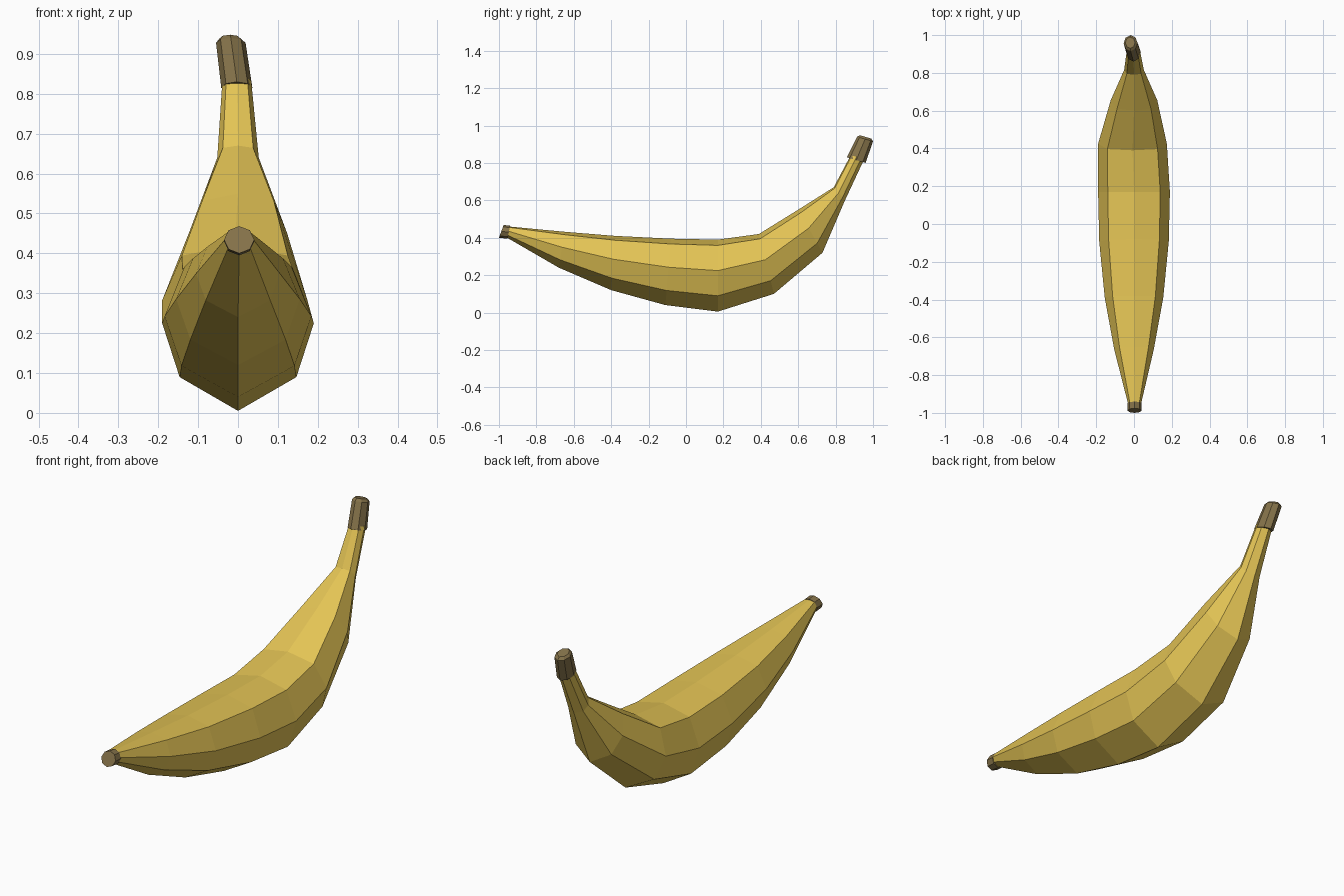
import bpy
import bmesh

if "Cube" in bpy.data.objects:
    bpy.data.objects.remove(bpy.data.objects["Cube"])


def material(name, rgb):
    m = bpy.data.materials.new(name)
    m.diffuse_color = (*rgb, 1)
    m.use_nodes = True
    m.node_tree.nodes["Principled BSDF"].inputs["Base Color"].default_value = m.diffuse_color
    return m


yellow = material("banana yellow", (0.77, 0.55, 0.09))
brown = material("stem brown", (0.235, 0.17, 0.068))

# Eight-sided section: (width fraction, height fraction from the bottom ridge)
PEEL = [(0, 0), (.77, .22), (1, .57), (.73, .92), (0, 1),
        (-.73, .92), (-1, .57), (-.77, .22)]
ROUND = [(0, 0), (.7, .15), (1, .5), (.7, .85), (0, 1),
         (-.7, .85), (-1, .5), (-.7, .15)]


def loft(name, stations, section, mat):
    """Skin rings given as (bottom y, z, top y, z, half width, centre x)."""
    bm = bmesh.new()
    rings = []
    for by, bz, ty, tz, w, cx in stations:
        rings.append([bm.verts.new((cx + w * sx, by + (ty - by) * f, bz + (tz - bz) * f))
                      for sx, f in section])
    for a, b in zip(rings, rings[1:]):
        for i in range(8):
            j = (i + 1) % 8
            bm.faces.new((a[i], a[j], b[j], b[i]))
    bm.faces.new(rings[0])
    bm.faces.new(rings[-1])
    bmesh.ops.recalc_face_normals(bm, faces=bm.faces)
    me = bpy.data.meshes.new(name)
    bm.to_mesh(me)
    bm.free()
    me.materials.append(mat)
    ob = bpy.data.objects.new(name, me)
    bpy.context.collection.objects.link(ob)
    return ob


# Curved peel, from the blossom tip to the stem
loft("peel", [
    (-.965, .405, -.945, .46, .034, .003),
    (-.68, .24, -.65, .432, .105, 0),
    (-.40, .12, -.38, .41, .155, 0),
    (-.11, .04, -.08, .395, .184, 0),
    (.17, .005, .17, .39, .19, 0),
    (.47, .10, .39, .42, .182, -.008),
    (.73, .32, .60, .55, .123, 0),
    (.85, .60, .79, .67, .052, 0),
    (.955, .825, .88, .84, .036, -.003),
], PEEL, yellow)

# Brown stem, slightly wider than the neck it covers
loft("stem", [
    (.96, .80, .86, .83, .039, -.003),
    (1.0, .915, .915, .94, .037, -.018),
    (.99, .93, .93, .948, .026, -.02),
], ROUND, brown)

# Brown blossom tip
loft("blossom_tip", [
    (-.955, .395, -.94, .465, .038, .003),
    (-1.0, .40, -.975, .468, .038, .003),
], ROUND, brown)
